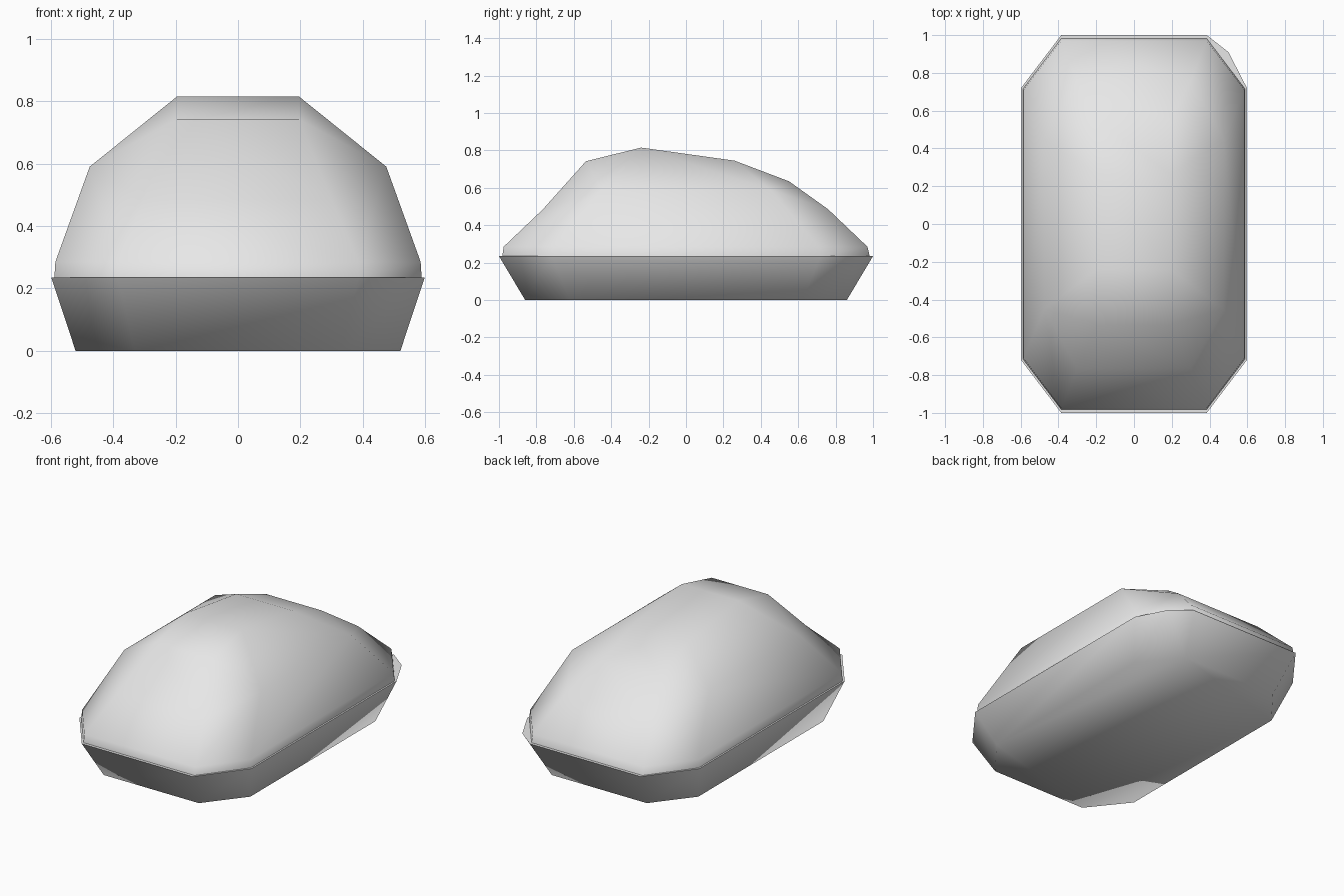
import bpy
import bmesh

cube = bpy.data.objects.get("Cube")
if cube:
    bpy.data.objects.remove(cube, do_unlink=True)

grey = bpy.data.materials.new("plain grey")
grey.use_nodes = True
grey.diffuse_color = (0.8, 0.8, 0.8, 1)
grey.node_tree.nodes["Principled BSDF"].inputs["Base Color"].default_value = (0.8, 0.8, 0.8, 1)


def octagon(bm, wide, long, cut_x, cut_y, z):
    """Ring of a rectangle with cut corners, counter-clockwise from the back +x corner."""
    quarter = [(wide, cut_y), (cut_x, long)]
    pts = quarter + [(-x, y) for x, y in reversed(quarter)]
    pts += [(-x, -y) for x, y in pts]
    return [bm.verts.new((x, y, z)) for x, y in pts]


def finish(bm, name):
    bmesh.ops.recalc_face_normals(bm, faces=bm.faces[:])
    for f in bm.faces:
        f.smooth = True
    mesh = bpy.data.meshes.new(name)
    bm.to_mesh(mesh)
    bm.free()
    mesh.materials.append(grey)
    obj = bpy.data.objects.new(name, mesh)
    bpy.context.collection.objects.link(obj)


# Base: flared tray with one bulging back corner
bm = bmesh.new()
low = octagon(bm, 0.52, 0.86, 0.33, 0.62, 0)
rim = octagon(bm, 0.598, 1.0, 0.385, 0.72, 0.235)
bulge = bm.verts.new((0.5, 0.91, 0.235))
bm.faces.new(low)
for i in range(8):
    j = (i + 1) % 8
    if i == 0:
        bm.faces.new((low[0], bulge, rim[0]))
        bm.faces.new((low[0], low[1], bulge))
        bm.faces.new((low[1], rim[1], bulge))
    else:
        bm.faces.new((low[i], low[j], rim[j], rim[i]))
lid = bm.faces.new([rim[0], bulge] + rim[1:])
for e in lid.edges:
    e.smooth = False
finish(bm, "base")

# Dome: a roof rail and a shoulder rail on each side, joined over the middle
roof = [(0.385, -0.975, 0.285), (0.3, -0.765, 0.485), (0.195, -0.535, 0.742),
        (0.195, -0.24, 0.815), (0.195, 0.26, 0.745), (0.195, 0.55, 0.635),
        (0.3, 0.76, 0.485), (0.385, 0.97, 0.285)]
shoulder = [(0.585, -0.71, 0.285), (0.475, -0.45, 0.59),
            (0.475, 0.45, 0.59), (0.585, 0.71, 0.285)]
bm = bmesh.new()
rails = []
for side in (1, -1):
    a = [bm.verts.new((side * x, y, z)) for x, y, z in roof]
    b = [bm.verts.new((side * x, y, z)) for x, y, z in shoulder]
    rails.append((a, b))
    for face in ((a[0], b[0], b[1], a[1]), (a[1], b[1], a[2]), (a[2], b[1], a[3]),
                 (a[3], b[1], b[2], a[4]), (a[4], b[2], a[5]), (a[5], b[2], a[6]),
                 (a[6], b[2], b[3], a[7]), (b[0], b[3], b[2], b[1])):
        bm.faces.new(face)
(ra, rb), (la, lb) = rails
for i in range(7):
    bm.faces.new((ra[i], ra[i + 1], la[i + 1], la[i]))

# Short skirt under the dome
skirt = octagon(bm, 0.588, 0.982, 0.385, 0.715, 0.235)
edge = [rb[3], ra[7], la[7], lb[3], lb[0], la[0], ra[0], rb[0]]
for i, v in enumerate(edge):
    j = (i + 1) % 8
    bm.faces.new((skirt[i], skirt[j], edge[j], v))
finish(bm, "dome")
